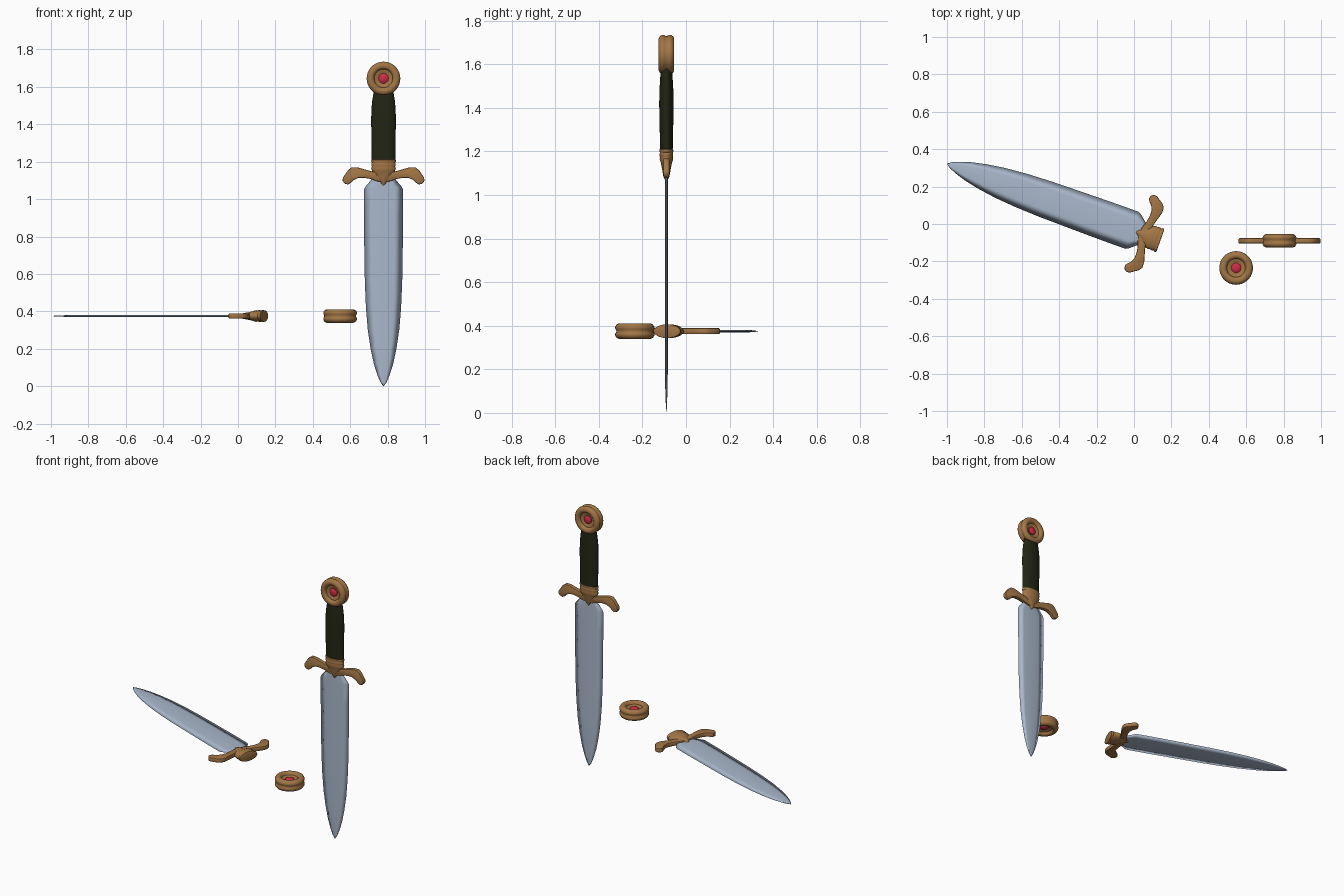
import bpy, bmesh, math
from mathutils import Matrix, Vector

if "Cube" in bpy.data.objects:
    bpy.data.objects.remove(bpy.data.objects["Cube"])


def material(name, rgb):
    m = bpy.data.materials.new(name)
    m.diffuse_color = (*rgb, 1)
    m.use_nodes = True
    m.node_tree.nodes["Principled BSDF"].inputs["Base Color"].default_value = m.diffuse_color
    return m


STEEL = material("blue_steel", (0.40, 0.48, 0.60))
BRONZE = material("bronze", (0.36, 0.18, 0.06))
LEATHER = material("dark_leather", (0.016, 0.018, 0.007))
RUBY = material("red_gem", (0.62, 0.025, 0.06))


def finish(name, bm, mat, frame, angle=None):
    bmesh.ops.remove_doubles(bm, verts=bm.verts, dist=1e-5)
    bmesh.ops.recalc_face_normals(bm, faces=bm.faces)
    me = bpy.data.meshes.new(name)
    bm.to_mesh(me)
    bm.free()
    me.materials.append(mat)
    ob = bpy.data.objects.new(name, me)
    bpy.context.collection.objects.link(ob)
    ob.matrix_world = frame
    for p in me.polygons:
        p.use_smooth = True
    if angle:
        bpy.ops.object.select_all(action='DESELECT')
        ob.select_set(True)
        bpy.context.view_layer.objects.active = ob
        bpy.ops.object.shade_smooth_by_angle(angle=math.radians(angle))
    return ob


def loft(name, rings, mat, frame, angle=None):
    """Skin a list of closed rings of points and cap both ends."""
    bm = bmesh.new()
    vr = [[bm.verts.new(p) for p in r] for r in rings]
    n = len(vr[0])
    for a, b in zip(vr, vr[1:]):
        for i in range(n):
            j = (i + 1) % n
            bm.faces.new((a[i], a[j], b[j], b[i]))
    bm.faces.new(vr[0])
    bm.faces.new(vr[-1])
    return finish(name, bm, mat, frame, angle)


def ellipse(z, rx, ry, n=28):
    return [(rx * math.cos(2 * math.pi * i / n), ry * math.sin(2 * math.pi * i / n), z)
            for i in range(n)]


def blade(name, frame):
    # leaf shaped outline (z, half width) with a shallow lens section
    outline = [(0, .002), (.02, .016), (.06, .033), (.12, .052), (.2, .069), (.3, .084),
               (.42, .094), (.56, .100), (.75, .103), (.92, .105), (1.05, .105),
               (1.065, .098), (1.10, .068), (1.13, .05)]
    rings = []
    for z, w in outline:
        t = .0065 * min(1, w / .06)
        front = [(-w, 0), (-.55 * w, -.7 * t), (0, -t), (.55 * w, -.7 * t)]
        rings.append([(x, y, z) for x, y in front] + [(-x, -y, z) for x, y in front])
    loft(name, rings, STEEL, frame)


def guard(name, frame):
    # drooping arms: mirrored flat outline, thickened and rounded
    half = [(.03, 1.142), (.07, 1.150), (.105, 1.160), (.14, 1.170), (.170, 1.170),
            (.190, 1.155), (.203, 1.135), (.217, 1.115), (.219, 1.098), (.208, 1.083),
            (.190, 1.078), (.176, 1.086), (.160, 1.102), (.135, 1.113), (.105, 1.114),
            (.07, 1.108), (.03, 1.094)]
    pts = half + [(-x, z) for x, z in reversed(half)]
    bm = bmesh.new()
    f = bm.faces.new([bm.verts.new((x, -.014, z)) for x, z in pts])
    r = bmesh.ops.extrude_face_region(bm, geom=[f])
    bmesh.ops.translate(bm, vec=(0, .028, 0),
                        verts=[v for v in r['geom'] if isinstance(v, bmesh.types.BMVert)])
    rim = [e for e in bm.edges if abs(e.verts[0].co.y - e.verts[1].co.y) < 1e-6]
    bmesh.ops.bevel(bm, geom=rim, offset=.006, segments=2, profile=.5, affect='EDGES')
    finish(name + "_arms", bm, BRONZE, frame, 40)
    # collar rings running into a pointed wedge
    rows = [(1.072, .003, .008), (1.085, .014, .014), (1.12, .040, .020), (1.15, .061, .026),
            (1.165, .066, .031), (1.172, .062, .029), (1.180, .065, .031), (1.190, .065, .031),
            (1.195, .062, .029), (1.202, .067, .032), (1.210, .065, .031), (1.212, .058, .026)]
    loft(name + "_collar", [ellipse(*q) for q in rows], BRONZE, frame, 50)


def pommel(name, frame):
    # grooved wheel with dished faces, turned around local z
    prof = [(.002, .010), (.028, .010), (.040, .019), (.049, .019), (.053, .029), (.060, .035),
            (.072, .036), (.083, .031), (.090, .020), (.090, .012), (.085, .004)]
    prof += [(r, -h) for r, h in reversed(prof)]
    loft(name, [ellipse(h, r, r, 36) for r, h in prof], BRONZE, frame, 50)
    # faceted gem on both faces
    for side, s in (("front", 1), ("back", -1)):
        rows = [(.006, .027), (.015, .027), (.021, .018), (.023, .009)]
        loft(name + "_gem_" + side, [ellipse(s * h, r, r, 10) for h, r in rows],
             RUBY, frame, 25)


# upright dagger
up = Matrix.Translation((.778, -.09, 0))
blade("dagger_blade", up)
guard("dagger_guard", up)
grip = [(1.20, .063, .029), (1.27, .064, .030), (1.34, .065, .032), (1.42, .066, .033),
        (1.48, .065, .032), (1.53, .060, .029), (1.56, .055, .027), (1.585, .050, .025)]
loft("dagger_grip", [ellipse(*q) for q in grip], LEATHER, up, 50)
pommel("dagger_pommel", up @ Matrix.Translation((0, 0, 1.645)) @ Matrix.Rotation(math.pi / 2, 4, 'X'))

# loose blade with guard, lying flat
c, s = math.cos(math.radians(19.8)), math.sin(math.radians(19.8))
flat = Matrix(((s, 0, c, -.999), (c, 0, -s, .322), (0, 1, 0, .375), (0, 0, 0, 1)))
blade("loose_blade", flat)
guard("loose_guard", flat)

# loose pommel, lying flat
pommel("loose_pommel", Matrix.Translation((.546, -.235, .375)))
